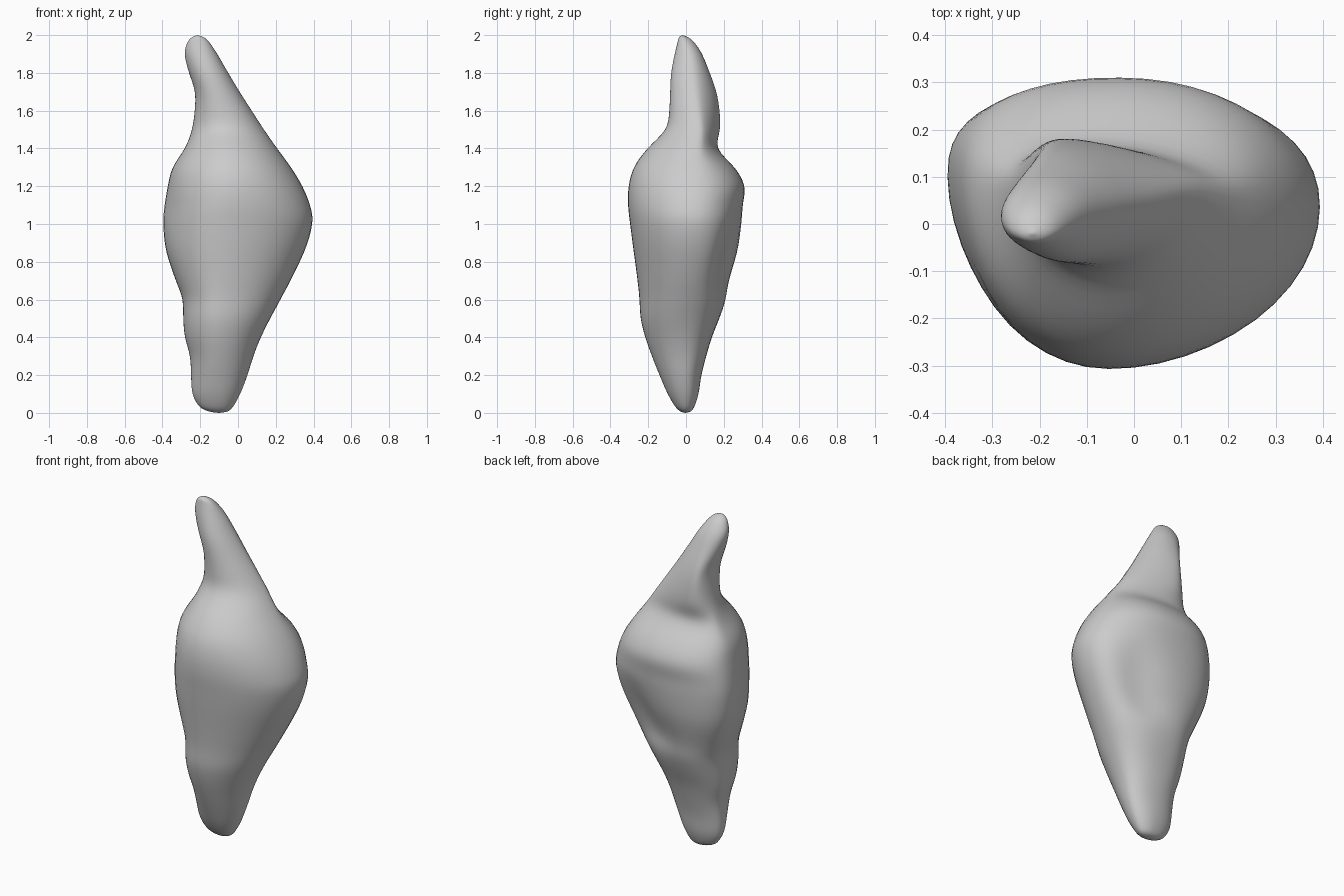
import bpy, bmesh, math
from mathutils import Vector

# Outline of the body: z, x min, x max, y min, y max
OUTLINE = [
    (0.0, -0.10, -0.10, -0.005, -0.005), (0.008, -0.155, -0.055, -0.03, 0.025),
    (0.035, -0.205, -0.025, -0.058, 0.045), (0.1, -0.243, 0.012, -0.097, 0.067),
    (0.2, -0.25, 0.052, -0.142, 0.082), (0.3, -0.255, 0.083, -0.182, 0.108),
    (0.4, -0.283, 0.123, -0.218, 0.138), (0.5, -0.292, 0.173, -0.243, 0.178),
    (0.6, -0.295, 0.228, -0.249, 0.213), (0.7, -0.33, 0.28, -0.259, 0.23),
    (0.85, -0.383, 0.355, -0.28, 0.275), (1.0, -0.40, 0.40, -0.30, 0.296),
    (1.1, -0.392, 0.386, -0.311, 0.302), (1.2, -0.375, 0.345, -0.308, 0.314),
    (1.3, -0.35, 0.284, -0.28, 0.26), (1.4, -0.283, 0.21, -0.208, 0.165),
    (1.5, -0.245, 0.14, -0.108, 0.182), (1.6, -0.23, 0.075, -0.09, 0.179),
    (1.7, -0.228, 0.01, -0.085, 0.162), (1.8, -0.26, -0.05, -0.08, 0.127),
    (1.9, -0.285, -0.11, -0.06, 0.085), (1.96, -0.268, -0.15, -0.045, 0.045),
    (1.988, -0.245, -0.18, -0.037, 0.012), (2.0, -0.215, -0.215, -0.02, -0.02),
]
# Where the extremes sit: z, y of right, x of back, y of left, x of front,
# then roundness of the back right and back left quarters
LEAN = [
    (0.0, 0.0, -0.10, 0.0, -0.10, 2.0, 2.0), (0.5, -0.01, -0.10, 0.02, -0.10, 2.4, 2.2),
    (0.8, 0.03, -0.07, 0.08, -0.08, 2.35, 2.5), (1.1, 0.04, -0.02, 0.12, -0.06, 2.1, 2.4),
    (1.3, 0.05, -0.04, 0.09, -0.05, 2.1, 2.2), (1.5, 0.08, -0.14, 0.07, -0.06, 1.5, 2.3),
    (1.7, 0.05, -0.17, 0.04, -0.12, 1.6, 2.3), (1.9, 0.02, -0.2, 0.02, -0.19, 2.0, 2.0),
    (2.0, -0.02, -0.215, -0.02, -0.215, 2.0, 2.0),
]
# Shallow hollows: centre, radii, push
DENTS = [
    ((0.17, 0.21, 0.87), (0.10, 0.12, 0.13), (-0.03, -0.045)),
    ((0.08, 0.20, 0.72), (0.10, 0.12, 0.11), (-0.015, -0.035)),
    ((-0.36, -0.10, 1.05), (0.12, 0.09, 0.12), (0.01, 0.005)),
]
SIDES, STEPS = 48, 4


def spline(a, b, c, d, t):
    return [0.5 * (2*q + (r - p)*t + (2*p - 5*q + 4*r - s)*t*t + (3*q - p - 3*r + s)*t**3)
            for p, q, r, s in zip(a, b, c, d)]


def lean_at(z):
    for a, b in zip(LEAN, LEAN[1:]):
        if z <= b[0]:
            t = (z - a[0]) / (b[0] - a[0])
            return [p + (q - p) * t for p, q in zip(a, b)][1:]
    return LEAN[-1][1:]


def clamp(v, lo, hi):
    m = 0.15 * (hi - lo)
    return min(max(v, lo + m), hi - m)


# One cross-section made of four quarter curves meeting at the extremes
def section(row):
    z, x0, x1, y0, y1 = row
    yr, xb, yl, xf, nbr, nbl = lean_at(z)
    yr, yl = clamp(yr, y0, y1), clamp(yl, y0, y1)
    xb, xf = clamp(xb, x0, x1), clamp(xf, x0, x1)
    pts = []
    for i in range(SIDES):
        a = 2 * math.pi * i / SIDES
        c, s = math.cos(a), math.sin(a)
        cx, cy = (xb if s >= 0 else xf), (yr if c >= 0 else yl)
        n = 2.0 if s < 0 else nbr if c >= 0 else nbl
        rx, ry = (x1 - cx if c >= 0 else cx - x0), (y1 - cy if s >= 0 else cy - y0)
        u = math.copysign(abs(c) ** (2 / n), c)
        v = math.copysign(abs(s) ** (2 / n), s)
        pts.append((cx + rx * u, cy + ry * v, z))
    return pts


# Skin the cross-sections into one closed organic body
bm = bmesh.new()
rows, last = [], len(OUTLINE) - 1
for i in range(last):
    a, b, c, d = (OUTLINE[max(0, min(last, i + k))] for k in (-1, 0, 1, 2))
    rows += [spline(a, b, c, d, k / STEPS) for k in range(STEPS)]
rings = [[bm.verts.new(p) for p in section(r)] for r in rows[1:]]
bottom = bm.verts.new((-0.10, -0.005, 0.0))
top = bm.verts.new((-0.215, -0.02, 2.0))
for i in range(SIDES):
    j = (i + 1) % SIDES
    bm.faces.new((bottom, rings[0][j], rings[0][i]))
    bm.faces.new((top, rings[-1][i], rings[-1][j]))
    for lo, hi in zip(rings, rings[1:]):
        bm.faces.new((lo[i], lo[j], hi[j], hi[i]))

# Press in the hollows
for centre, radii, push in DENTS:
    for v in bm.verts:
        q = sum(((p - c) / r) ** 2 for p, c, r in zip(v.co, centre, radii))
        v.co += Vector((*push, 0)) * math.exp(-q)

# Soften the seams between the quarter curves
inner = [v for ring in rings[8:-8] for v in ring]
for _ in range(5):
    bmesh.ops.smooth_vert(bm, verts=inner, factor=0.5, use_axis_x=True, use_axis_y=True, use_axis_z=False)
bmesh.ops.recalc_face_normals(bm, faces=bm.faces[:])
mesh = bpy.data.meshes.new("stone_body")
bm.to_mesh(mesh)
bm.free()
mesh.polygons.foreach_set("use_smooth", [True] * len(mesh.polygons))
body = bpy.data.objects.new("stone_body", mesh)
bpy.context.collection.objects.link(body)
